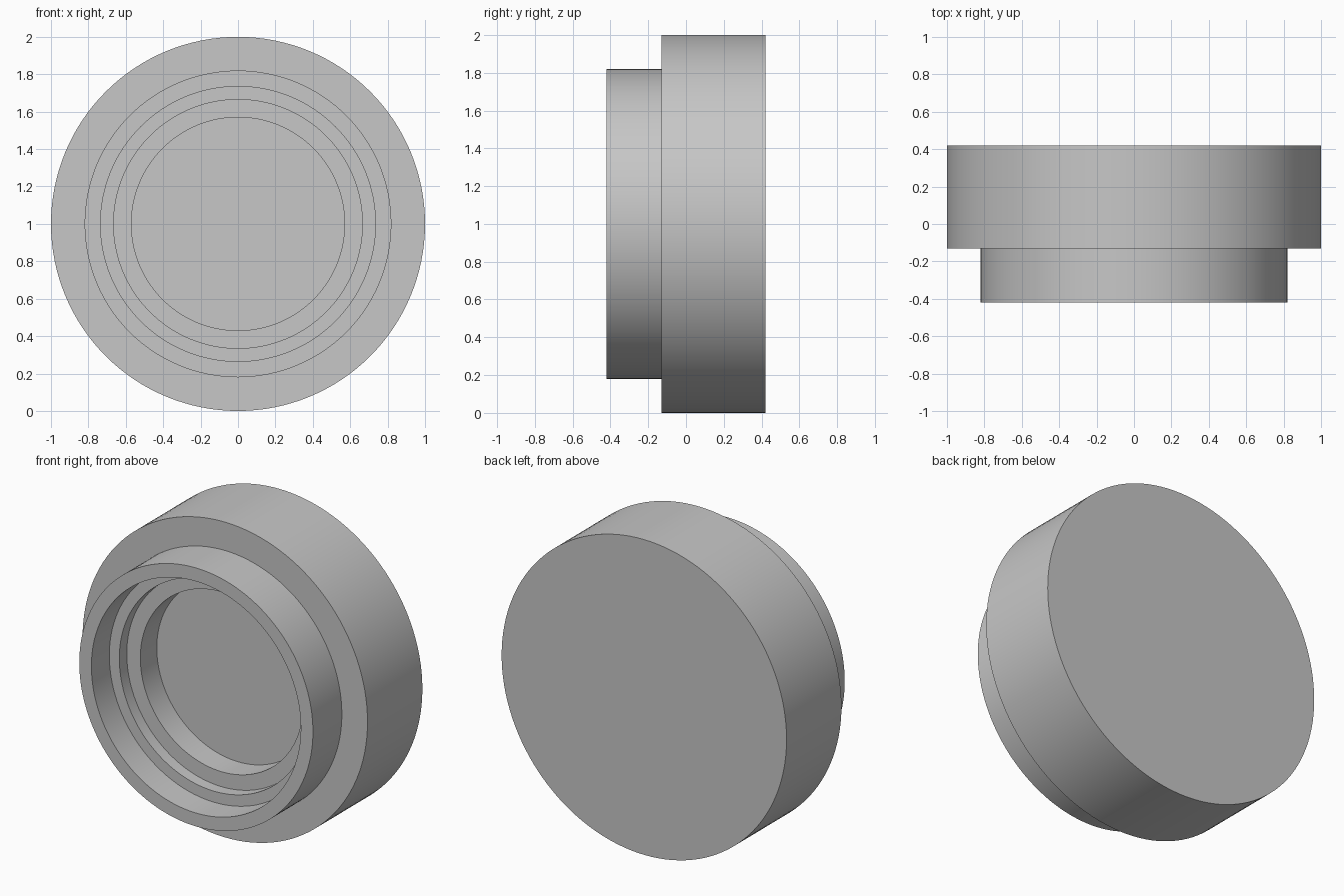
import bpy, bmesh, math

# Remove the default cube
cube = bpy.data.objects.get("Cube")
if cube:
    bpy.data.objects.remove(cube, do_unlink=True)

SEGMENTS = 128

# Single plain grey
grey = bpy.data.materials.new("plain_grey")
grey.use_nodes = True
colour = (0.57, 0.57, 0.57, 1.0)
grey.diffuse_color = colour
grey.node_tree.nodes["Principled BSDF"].inputs["Base Color"].default_value = colour

# Turned profile as (radius, y): back disc, rim, collar, stepped bore, bore floor
profile = [
    (1.0, 0.42), (1.0, -0.13),
    (0.82, -0.13), (0.82, -0.42),
    (0.735, -0.42), (0.735, -0.24),
    (0.665, -0.24), (0.665, -0.165),
    (0.57, -0.165), (0.57, 0.0),
]


def turned_part(name, points):
    """Revolve a profile about the y axis and cap both ends."""
    bm = bmesh.new()
    rings = []
    for radius, y in points:
        angles = [math.tau * i / SEGMENTS for i in range(SEGMENTS)]
        rings.append([bm.verts.new((radius * math.cos(a), y, 1 + radius * math.sin(a)))
                      for a in angles])
    for a, b in zip(rings, rings[1:]):
        for i in range(SEGMENTS):
            j = (i + 1) % SEGMENTS
            bm.faces.new((a[i], a[j], b[j], b[i]))
    bm.faces.new(rings[0])
    bm.faces.new(rings[-1])
    bmesh.ops.recalc_face_normals(bm, faces=bm.faces)
    mesh = bpy.data.meshes.new(name)
    bm.to_mesh(mesh)
    bm.free()
    mesh.materials.append(grey)
    obj = bpy.data.objects.new(name, mesh)
    bpy.context.collection.objects.link(obj)
    return obj


# Stepped cap with a hollow collar
cap = turned_part("stepped_cap", profile)
bpy.ops.object.select_all(action='DESELECT')
cap.select_set(True)
bpy.context.view_layer.objects.active = cap
bpy.ops.object.shade_smooth_by_angle(angle=math.radians(30))
